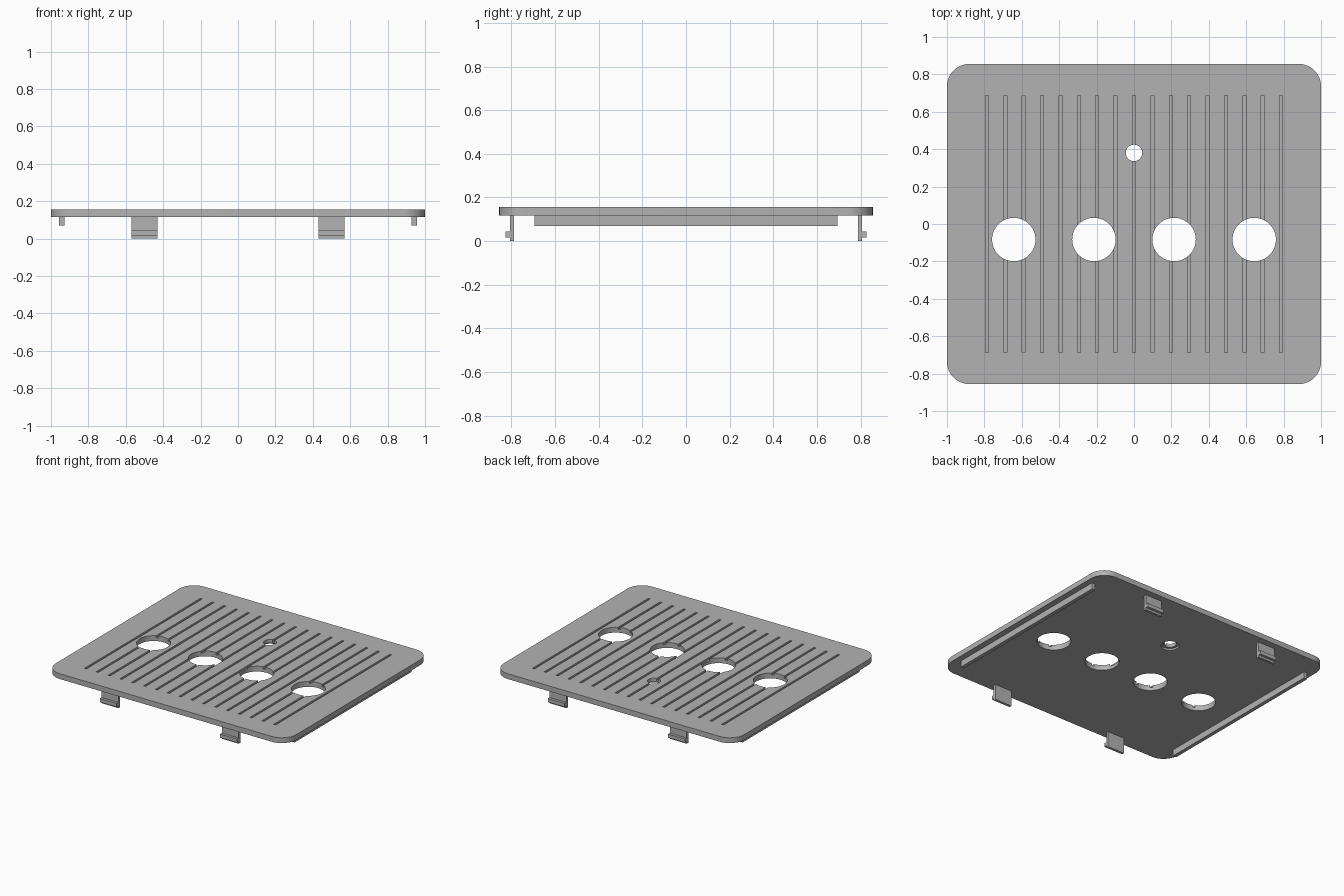
import bpy, bmesh, math
from mathutils import Matrix, Vector

if "Cube" in bpy.data.objects:
    bpy.data.objects.remove(bpy.data.objects["Cube"])

grey = bpy.data.materials.new("plain_grey")
grey.use_nodes = True
color = (0.45, 0.45, 0.45, 1)
grey.diffuse_color = color
grey.node_tree.nodes["Principled BSDF"].inputs["Base Color"].default_value = color

BOTTOM, TOP = 0.117, 0.157
HALF_Y = 0.856


def finish(name, bm):
    bmesh.ops.recalc_face_normals(bm, faces=bm.faces)
    mesh = bpy.data.meshes.new(name)
    bm.to_mesh(mesh)
    bm.free()
    mesh.materials.append(grey)
    obj = bpy.data.objects.new(name, mesh)
    bpy.context.scene.collection.objects.link(obj)
    return obj


def add_box(bm, low, high):
    low, high = Vector(low), Vector(high)
    matrix = Matrix.Translation((low + high) / 2) @ Matrix.Diagonal((*(high - low), 1))
    bmesh.ops.create_cube(bm, size=1, matrix=matrix)


def add_cylinder(bm, x, y, radius, low, high):
    bmesh.ops.create_cone(bm, cap_ends=True, segments=64, radius1=radius, radius2=radius,
                          depth=high - low, matrix=Matrix.Translation((x, y, (low + high) / 2)))


def extrude_profile(bm, points, offset):
    face = bm.faces.new([bm.verts.new(p) for p in points])
    moved = bmesh.ops.extrude_face_region(bm, geom=[face])["geom"]
    bmesh.ops.translate(bm, vec=offset, verts=[v for v in moved if isinstance(v, bmesh.types.BMVert)])


# Rounded cover plate
radius, steps = 0.12, 12
outline = []
for corner, (sx, sy) in enumerate([(1, 1), (-1, 1), (-1, -1), (1, -1)]):
    for i in range(steps + 1):
        a = (corner + i / steps) * math.pi / 2
        outline.append((sx * (1 - radius) + radius * math.cos(a),
                        sy * (HALF_Y - radius) + radius * math.sin(a), BOTTOM))
bm = bmesh.new()
extrude_profile(bm, outline, (0, 0, TOP - BOTTOM))
plate = finish("cover_plate", bm)

# Cutters: top grooves, through holes, and the recess under the small hole
cutters = []
bm = bmesh.new()
for i in range(-8, 9):
    x = i * 0.0983
    add_box(bm, (x - 0.008, -0.688, TOP - 0.016), (x + 0.008, 0.688, TOP + 0.05))
cutters.append(finish("groove_cutter", bm))

bm = bmesh.new()
for i in range(4):
    add_cylinder(bm, (i - 1.5) * 0.4285, -0.083, 0.116, 0, 0.3)
add_cylinder(bm, 0, 0.38, 0.044, 0, 0.3)
cutters.append(finish("hole_cutter", bm))

bm = bmesh.new()
add_cylinder(bm, 0, 0.38, 0.062, 0, BOTTOM + 0.014)
cutters.append(finish("recess_cutter", bm))

for cutter in cutters:
    cutter.hide_render = True
    mod = plate.modifiers.new(cutter.name, "BOOLEAN")
    mod.operation = "DIFFERENCE"
    mod.solver = "EXACT"
    mod.object = cutter
bpy.context.view_layer.objects.active = plate
plate.select_set(True)
for cutter in cutters:
    bpy.ops.object.modifier_apply(modifier=cutter.name)
    bpy.data.objects.remove(cutter)
bpy.ops.object.shade_smooth_by_angle(angle=math.radians(30))

# Side rails under the plate
for side, sx in (("left", 1), ("right", -1)):
    bm = bmesh.new()
    add_box(bm, (sx * 0.942 - 0.014, -0.694, 0.07), (sx * 0.942 + 0.014, 0.694, BOTTOM))
    finish(side + "_rail", bm)

# Snap clips with an outward catch
profile = [(0.787, BOTTOM), (0.787, 0), (0.806, 0), (0.806, 0.016),
           (0.826, 0.016), (0.826, 0.043), (0.806, 0.043), (0.806, BOTTOM)]
for end, sy in (("front", -1), ("back", 1)):
    for side, x in (("left", 0.5), ("right", -0.5)):
        bm = bmesh.new()
        extrude_profile(bm, [(x - 0.07, sy * y, z) for y, z in profile], (0.14, 0, 0))
        finish(f"{end}_{side}_clip", bm)
